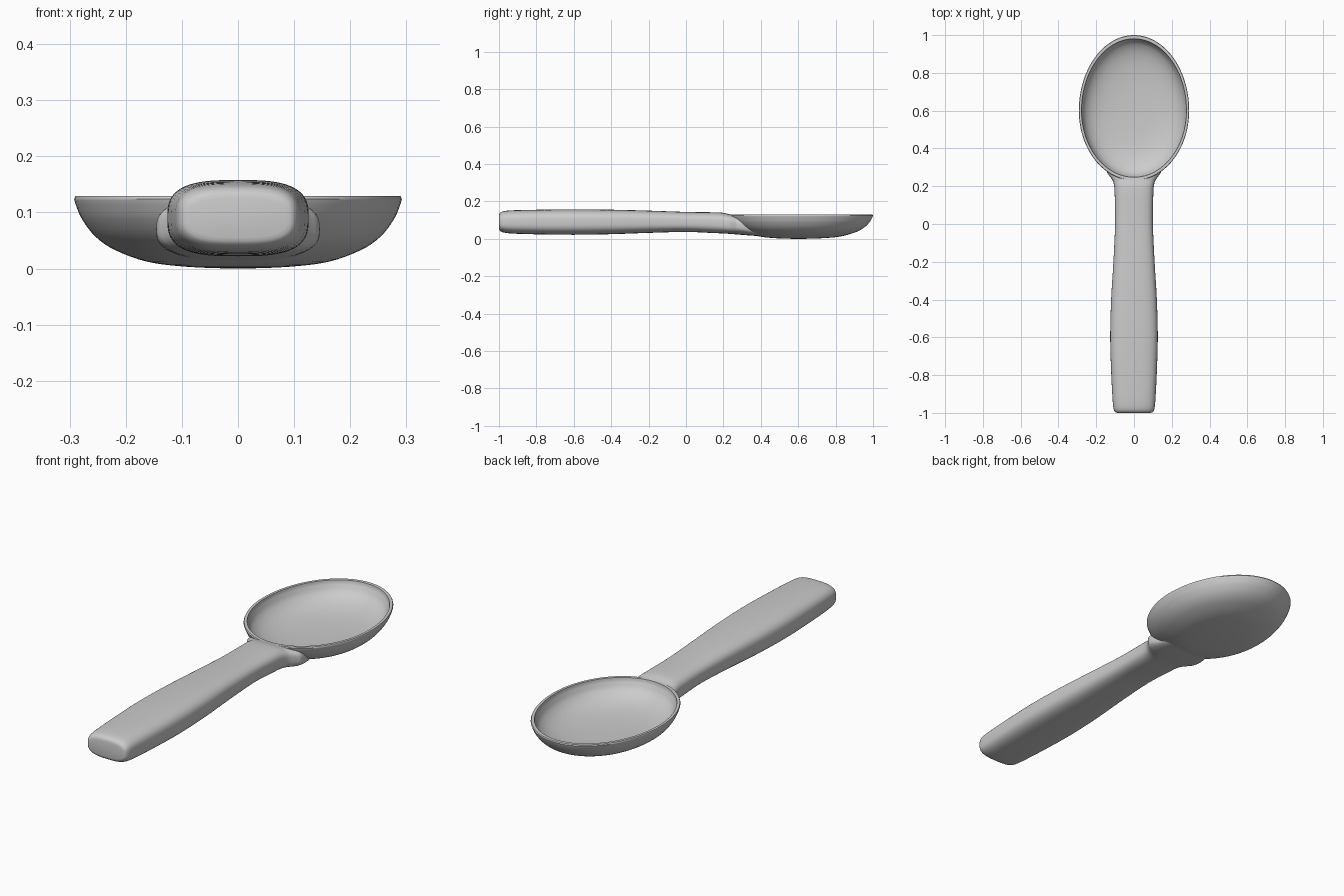
import bpy, bmesh, math
from math import sin, cos, pi, copysign

if "Cube" in bpy.data.objects:
    bpy.data.objects.remove(bpy.data.objects["Cube"])


def smooth_rows(rows, steps):
    """Catmull-Rom resampling of a list of equal-length tuples."""
    out = []
    for i in range(len(rows) - 1):
        p0, p1 = rows[max(i - 1, 0)], rows[i]
        p2, p3 = rows[i + 1], rows[min(i + 2, len(rows) - 1)]
        for k in range(steps):
            t = k / steps
            out.append(tuple(
                0.5 * (2 * b + (c - a) * t + (2 * a - 5 * b + 4 * c - d) * t * t
                       + (3 * b - a - 3 * c + d) * t ** 3)
                for a, b, c, d in zip(p0, p1, p2, p3)))
    out.append(rows[-1])
    return out


def loft(name, rings):
    """Closed solid through a stack of rings, capped at both ends."""
    bm = bmesh.new()
    loops = [[bm.verts.new(p) for p in ring] for ring in rings]
    n = len(loops[0])
    for a, b in zip(loops, loops[1:]):
        for i in range(n):
            j = (i + 1) % n
            bm.faces.new((a[i], a[j], b[j], b[i]))
    bm.faces.new(loops[0])
    bm.faces.new(loops[-1])
    bmesh.ops.recalc_face_normals(bm, faces=bm.faces)
    me = bpy.data.meshes.new(name)
    bm.to_mesh(me)
    bm.free()
    ob = bpy.data.objects.new(name, me)
    bpy.context.collection.objects.link(ob)
    return ob


def bowl_ring(r, z, n=96):
    """Egg-shaped outline scaled by r."""
    pts = []
    for i in range(n):
        a = 2 * pi * i / n
        b = 0.40 if sin(a) > 0 else 0.37
        pts.append((0.292 * r * cos(a), 0.6 + b * r * sin(a), z))
    return pts


def handle_ring(y, w, lo, hi, n=64, e=3.0):
    """Rounded-rectangle cross-section."""
    pts = []
    for i in range(n):
        a = 2 * pi * i / n
        c, s = cos(a), sin(a)
        pts.append((w * copysign(abs(c) ** (2 / e), c), y,
                    (lo + hi) / 2 + (hi - lo) / 2 * copysign(abs(s) ** (2 / e), s)))
    return pts


# bowl outer shell: (radius fraction, height)
outer = [(0.03, 0.0), (0.3, 0.003), (0.55, 0.012), (0.75, 0.033), (0.87, 0.057),
         (0.95, 0.087), (0.988, 0.112), (1.0, 0.124)]
spoon = loft("spoon", [bowl_ring(*p) for p in smooth_rows(outer, 4) + [(0.993, 0.129)]])

# bowl hollow
inner = [(0.03, 0.026), (0.35, 0.029), (0.6, 0.039), (0.77, 0.056), (0.88, 0.08),
         (0.93, 0.105), (0.952, 0.129), (0.96, 0.2)]
hollow = loft("bowl_hollow", [bowl_ring(*p) for p in smooth_rows(inner, 4)])

# handle: (y, half width, bottom, top)
sections = [(-1.0, 0.088, 0.055, 0.125), (-0.995, 0.1, 0.044, 0.138),
            (-0.975, 0.109, 0.034, 0.148), (-0.92, 0.114, 0.028, 0.153),
            (-0.78, 0.121, 0.024, 0.156), (-0.6, 0.126, 0.022, 0.158),
            (-0.4, 0.121, 0.025, 0.156), (-0.2, 0.109, 0.032, 0.151),
            (0.0, 0.1, 0.037, 0.144), (0.15, 0.102, 0.031, 0.142),
            (0.2, 0.105, 0.029, 0.139), (0.23, 0.113, 0.027, 0.132),
            (0.255, 0.13, 0.025, 0.127), (0.28, 0.145, 0.023, 0.122),
            (0.33, 0.14, 0.019, 0.1), (0.42, 0.11, 0.013, 0.06)]
handle = loft("handle", [handle_ring(*s) for s in smooth_rows(sections, 4)])

# join the handle to the bowl, then carve the hollow
bpy.context.view_layer.objects.active = spoon
spoon.select_set(True)
for op, cutter in (("UNION", handle), ("DIFFERENCE", hollow)):
    cutter.hide_render = True
    m = spoon.modifiers.new(op.lower(), "BOOLEAN")
    m.operation, m.object, m.solver = op, cutter, "EXACT"
    bpy.ops.object.modifier_apply(modifier=m.name)
    bpy.data.objects.remove(cutter)

bpy.ops.object.select_all(action="DESELECT")
spoon.select_set(True)
bpy.ops.object.shade_smooth_by_angle(angle=math.radians(40))
